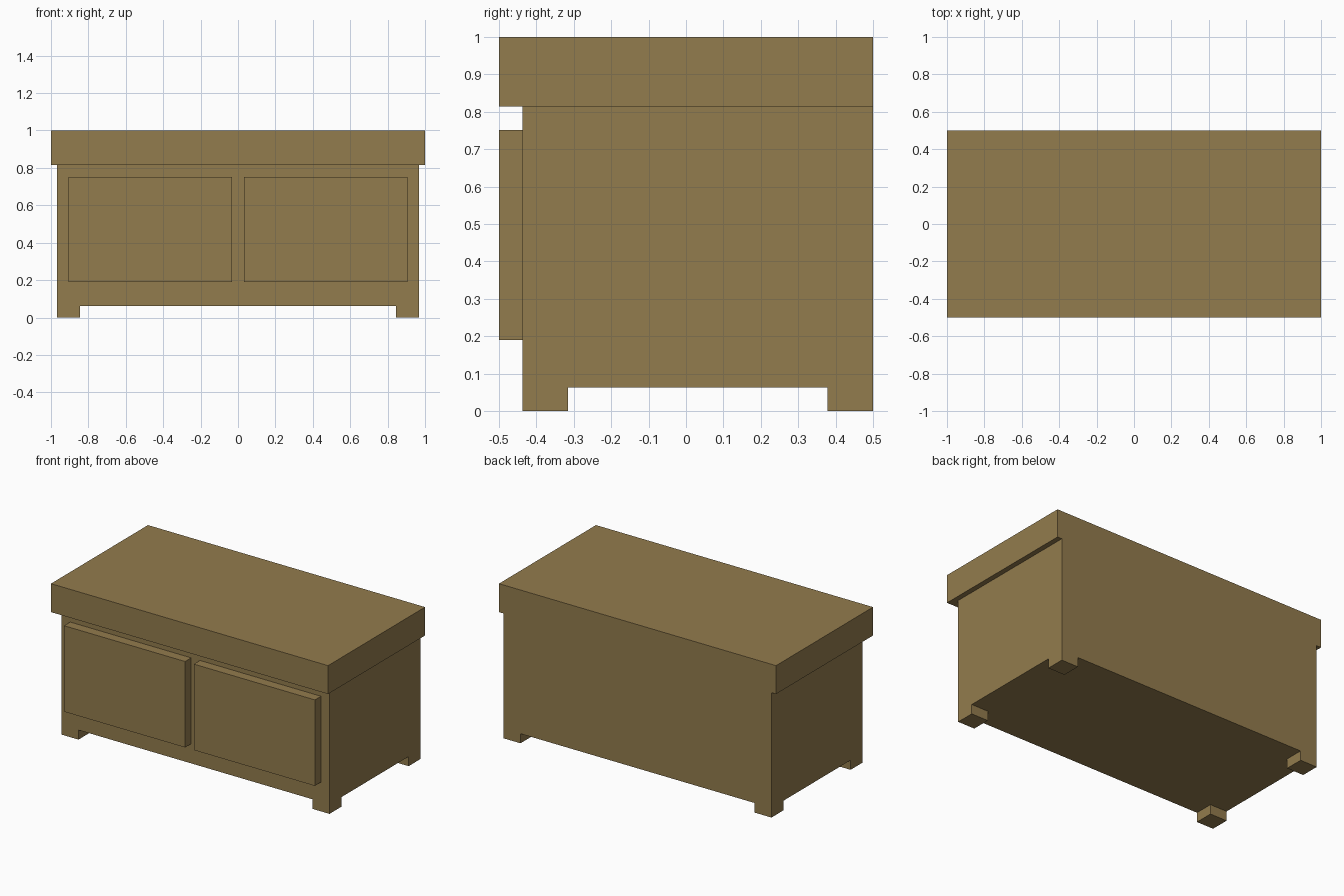
import bpy
import bmesh
from mathutils import Vector

cube = bpy.data.objects.get("Cube")
if cube:
    bpy.data.objects.remove(cube, do_unlink=True)

# Single wood colour
COLOUR = (0.29, 0.2, 0.075, 1)
wood = bpy.data.materials.new("brown_wood")
wood.use_nodes = True
wood.diffuse_color = COLOUR
bsdf = next(n for n in wood.node_tree.nodes if n.type == 'BSDF_PRINCIPLED')
bsdf.inputs["Base Color"].default_value = COLOUR


def box(name, low, high):
    """Box between two opposite corners."""
    low, high = Vector(low), Vector(high)
    bm = bmesh.new()
    bmesh.ops.create_cube(bm, size=1)
    bmesh.ops.scale(bm, vec=high - low, verts=bm.verts)
    bmesh.ops.translate(bm, vec=(low + high) / 2, verts=bm.verts)
    mesh = bpy.data.meshes.new(name)
    bm.to_mesh(mesh)
    bm.free()
    mesh.materials.append(wood)
    obj = bpy.data.objects.new(name, mesh)
    bpy.context.collection.objects.link(obj)
    return obj


SIDE, FRONT, BACK = 0.967, -0.4375, 0.5
FLOOR, BODY_TOP, LEG = 0.0625, 0.8145, 0.122

# Cabinet body and overhanging top
box("cabinet_body", (-SIDE, FRONT, FLOOR), (SIDE, BACK, BODY_TOP))
box("top_slab", (-1, -0.5, BODY_TOP), (1, BACK, 1))

# Doors and feet, mirrored left and right
for side, s in (("left", 1), ("right", -1)):
    x0, x1 = sorted((s * 0.032, s * 0.905))
    box(side + "_door", (x0, -0.5, 0.19), (x1, FRONT, 0.751))
    x0, x1 = sorted((s * (SIDE - LEG), s * SIDE))
    box("front_" + side + "_foot", (x0, FRONT, 0), (x1, FRONT + LEG, FLOOR))
    box("back_" + side + "_foot", (x0, BACK - LEG, 0), (x1, BACK, FLOOR))
